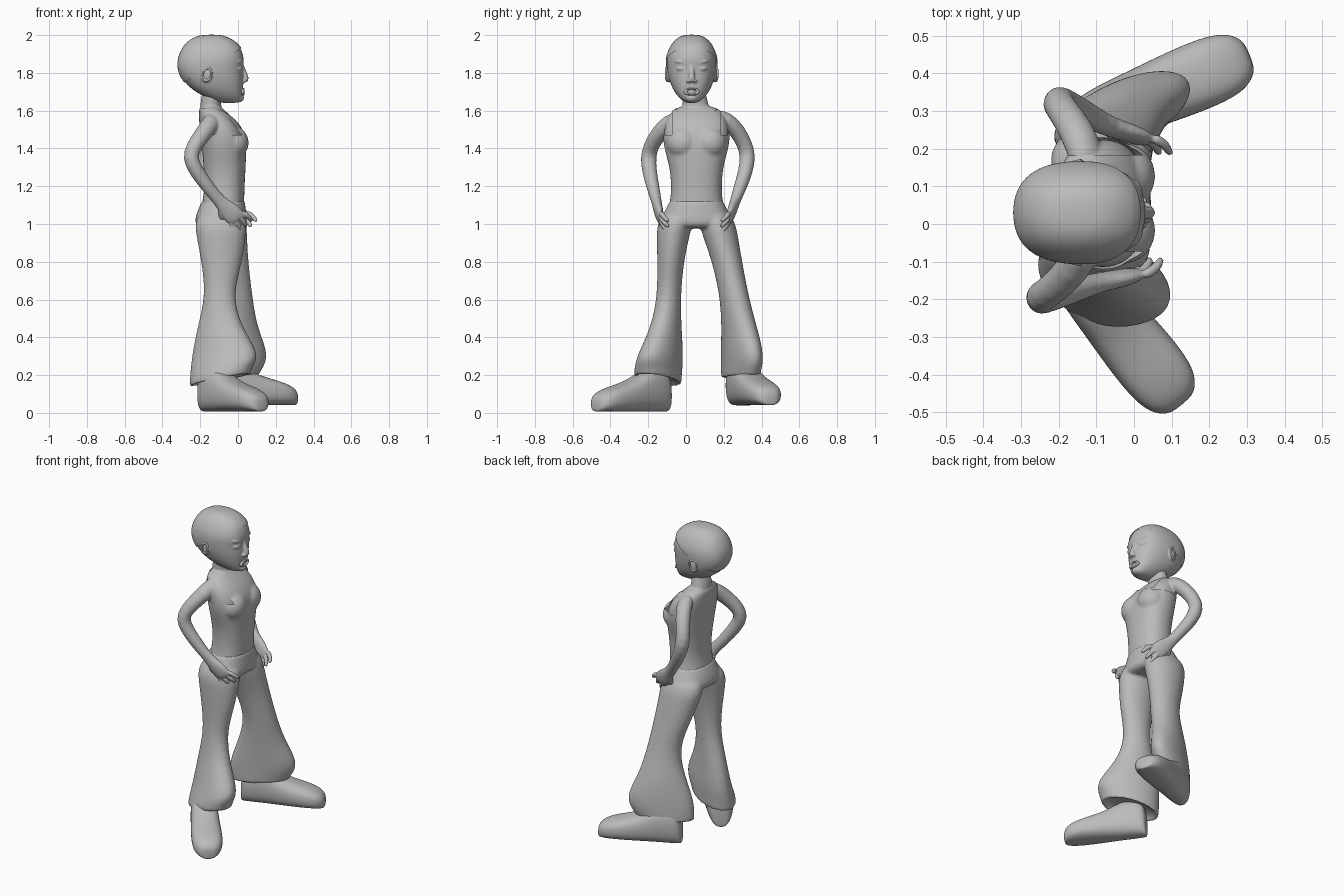
import bpy, bmesh, math
from mathutils import Vector as V

if "Cube" in bpy.data.objects:
    bpy.data.objects.remove(bpy.data.objects["Cube"])

grey = bpy.data.materials.new("plain_grey")
grey.diffuse_color = (0.5, 0.5, 0.5, 1)
grey.use_nodes = True
grey.node_tree.nodes["Principled BSDF"].inputs["Base Color"].default_value = grey.diffuse_color
N = 16
FIT = 3 / (2 + math.cos(2 * math.pi / N))   # makes up for subdivision shrinkage


def select(objs):
    bpy.ops.object.select_all(action='DESELECT')
    for o in objs:
        o.select_set(True)
    bpy.context.view_layer.objects.active = objs[0]


def apply(o):
    select([o])
    for m in list(o.modifiers):
        bpy.ops.object.modifier_apply(modifier=m.name)


def finish(o, angle=50):
    select([o])
    bpy.ops.object.shade_smooth_by_angle(angle=math.radians(angle))
    o.data.materials.clear()
    o.data.materials.append(grey)
    return o


def skin(name, rings, levels=2):
    """Closed smooth surface through rings of points."""
    bm = bmesh.new()
    rows = [[bm.verts.new(p) for p in r] for r in rings]
    for a, b in zip(rows, rows[1:]):
        for i in range(N):
            j = (i + 1) % N
            bm.faces.new((a[i], a[j], b[j], b[i]))
    bm.faces.new(rows[0][::-1])
    bm.faces.new(rows[-1])
    bmesh.ops.recalc_face_normals(bm, faces=bm.faces)
    me = bpy.data.meshes.new(name)
    bm.to_mesh(me)
    bm.free()
    o = bpy.data.objects.new(name, me)
    bpy.context.collection.objects.link(o)
    o.modifiers.new("smooth", 'SUBSURF').levels = levels
    apply(o)
    return finish(o)


def oval(c, u, v, a, b, power=2):
    pts = []
    for i in range(N):
        t = 2 * math.pi * i / N
        cs, sn = math.cos(t), math.sin(t)
        e = 2 / power
        pts.append(V(c) + V(u) * (a * FIT * math.copysign(abs(cs) ** e, cs))
                   + V(v) * (b * FIT * math.copysign(abs(sn) ** e, sn)))
    return pts


def stack(name, rows, cy, grow=0, power=2.3):
    """Rows of height, back x, front x, half width."""
    return skin(name, [oval(((x0 + x1) / 2, cy, z), (1, 0, 0), (0, 1, 0),
                            (x1 - x0) / 2 + grow, w + grow, power) for z, x0, x1, w in rows])


def tube(name, pts, ref=(0, 1, 0)):
    """Points of x, y, z, radius along ref, radius across."""
    P = [V(p[:3]) for p in pts]
    rings = []
    for i, p in enumerate(pts):
        t = (P[min(i + 1, len(P) - 1)] - P[max(i - 1, 0)]).normalized()
        u = (V(ref) - t * t.dot(V(ref))).normalized()
        rings.append(oval(P[i], u, t.cross(u), p[3], p[4]))
    return skin(name, rings, 1)


def ball(name, loc, size, rot=(0, 0, 0)):
    bpy.ops.mesh.primitive_uv_sphere_add(segments=20, ring_count=12, location=loc, rotation=rot)
    o = bpy.context.object
    o.name = name
    o.scale = size
    bpy.ops.object.transform_apply(location=True, rotation=True, scale=True)
    return finish(o)


def fuse(name, objs, voxel, rounds):
    select(objs)
    bpy.ops.object.join()
    o = objs[0]
    o.name = name
    r = o.modifiers.new("fuse", 'REMESH')
    r.mode, r.voxel_size = 'VOXEL', voxel
    s = o.modifiers.new("relax", 'SMOOTH')
    s.factor, s.iterations = 0.5, rounds
    apply(o)
    return finish(o, 60)


def cut(bm, co, no, clear=False):
    bmesh.ops.bisect_plane(bm, geom=bm.verts[:] + bm.edges[:] + bm.faces[:],
                           plane_co=co, plane_no=no, clear_inner=clear)


# Head with nose, brows, lids and ears
HY = 0.03
head_rows = [(2.003, -.18, -.10, .03), (1.987, -.235, -.05, .07), (1.95, -.28, .005, .104),
             (1.90, -.305, .025, .126), (1.865, -.314, .032, .131), (1.825, -.315, .024, .13),
             (1.775, -.30, .029, .122), (1.72, -.255, .026, .103), (1.68, -.19, .024, .077),
             (1.652, -.13, .018, .048), (1.64, -.09, .0, .022)]
parts = [stack("head", head_rows, HY, power=2.4),
         tube("nose", [(.016, HY, 1.85, .012, .012), (.027, HY, 1.81, .013, .014),
                       (.046, HY, 1.768, .018, .017), (.035, HY, 1.75, .014, .012)]),
         ball("chin", (.002, HY, 1.668), (.03, .034, .024))]
for s in (-1, 1):
    parts += [ball("nostril", (.032, HY + s * .017, 1.758), (.015, .012, .010)),
              ball("eyelid", (.006, HY + s * .054, 1.822), (.018, .03, .012), (0, 0, s * .25)),
              ball("brow", (.007, HY + s * .055, 1.858), (.017, .036, .008), (s * .12, 0, s * .25)),
              ball("ear", (-.165, HY + s * .122, 1.79), (.03, .013, .042), (0, .2, s * .25))]
fuse("head", parts, 0.005, 3)
for s in (-1, 1):
    bpy.ops.mesh.primitive_torus_add(major_radius=.026, minor_radius=.006, major_segments=20, minor_segments=8,
                                     location=(-.163, HY + s * .131, 1.793),
                                     rotation=(math.pi / 2, .2, s * .25))
    rim = bpy.context.object
    rim.name = "ear_rim"
    rim.scale = (.85, 1.3, 1)
    finish(rim)
bpy.ops.mesh.primitive_torus_add(major_radius=.026, minor_radius=.008, major_segments=24, minor_segments=8,
                                 location=(.024, HY, 1.70), rotation=(0, math.pi / 2, 0))
lips = bpy.context.object
lips.name = "lips"
lips.scale = (.62, 1.25, 1.2)
finish(lips)

# Hair cap trimmed along the hairline
hair = stack("hair", head_rows, HY, grow=.006, power=2.4)
bm = bmesh.new()
bm.from_mesh(hair.data)
cut(bm, (-.15, HY, 1.83), V((-.6, 0, 1)).normalized(), True)
bm.to_mesh(hair.data)
bm.free()

# Torso, neck, arms and hands
TY = 0.055
torso_rows = [(1.06, -.195, .025, .15), (1.12, -.18, .025, .13), (1.2, -.168, .027, .125),
              (1.3, -.175, .033, .133), (1.38, -.18, .036, .157), (1.45, -.187, .036, .17),
              (1.52, -.197, .01, .168), (1.57, -.20, -.035, .152), (1.605, -.2, -.075, .118),
              (1.63, -.19, -.1, .07)]
body = [stack("body", torso_rows, TY),
        tube("neck", [(-.14, TY, 1.55, .085, .065), (-.145, .052, 1.61, .072, .056),
                      (-.143, .045, 1.66, .064, .053), (-.13, .035, 1.74, .06, .05)])]
arm_r = [(-.12, -.03, 1.55, .04, .05), (-.14, -.09, 1.54, .045, .05), (-.19, -.152, 1.47, .043, .043),
         (-.235, -.187, 1.41, .04, .041), (-.256, -.201, 1.35, .042, .042), (-.222, -.194, 1.28, .038, .039),
         (-.155, -.174, 1.19, .034, .034), (-.092, -.155, 1.115, .026, .031),
         (-.05, -.147, 1.075, .025, .05), (-.012, -.137, 1.035, .021, .054), (.0, -.13, 1.015, .014, .042)]
arm_l = [(-.12, .14, 1.565, .04, .05), (-.135, .215, 1.555, .045, .05), (-.17, .275, 1.49, .043, .043),
         (-.197, .312, 1.42, .04, .041), (-.205, .328, 1.36, .042, .042), (-.175, .317, 1.28, .038, .039),
         (-.118, .285, 1.19, .034, .034), (-.065, .258, 1.115, .026, .031),
         (-.025, .246, 1.075, .025, .05), (.012, .23, 1.035, .021, .054), (.022, .22, 1.015, .014, .042)]
for arm, s in ((arm_r, 1), (arm_l, -1)):
    body.append(tube("arm", arm))
    k = V(arm[-2][:3])
    for i in range(4):   # fingers fan out over the hip
        f = i - 1.5
        a = k + V((f * .022, 0, f * .02))
        tip = a + V((.042 + f * .008, s * .05, -.07 + f * .01))
        mid = (a + tip) / 2 + V((.012, -s * .009, 0))
        body.append(tube("finger", [(*a, .015, .015), (*mid, .0135, .0135), (*tip, .010, .010)]))
    t = V(arm[-4][:3])
    body.append(tube("thumb", [(*t, .015, .015), (*(t + V((-.005, s * .01, -.055))), .013, .013),
                               (*(t + V((.01, s * .03, -.1))), .010, .010)]))
fuse("body", body, 0.006, 2)

# Sleeveless top with V neckline and armholes
bust = [ball("bust", (-.026, TY + s * .072, 1.43), (.083, .088, .088)) for s in (-1, 1)]
top = fuse("tank_top", [stack("tank_top", torso_rows, TY, grow=.007)] + bust, 0.007, 12)
bm = bmesh.new()
bm.from_mesh(top.data)
for s in (-1, 1):
    cut(bm, (0, TY, 1.52), V((0, s * -.8, 1)).normalized())
    cut(bm, (0, TY + s * .128, 1.5), (0, 1, 0))
cut(bm, (-.15, 0, 0), (1, 0, 0))
cut(bm, (0, 0, 1.47), (0, 0, 1))
cut(bm, (0, 0, 1.615), (0, 0, 1))
dead = []
for f in bm.faces:
    c = f.calc_center_median()
    dy = abs(c.y - TY)
    if (c.z > 1.52 + .8 * dy and c.x > -.15) or (c.z > 1.47 and dy > .128) or c.z > 1.615:
        dead.append(f)
bmesh.ops.delete(bm, geom=dead, context='FACES')
bm.to_mesh(top.data)
bm.free()

# Flared trousers: hips plus two legs of height, centre x, centre y, length, width, turn, hem slope
hips = stack("trousers", [(1.13, -.185, .034, .135), (1.115, -.193, .036, .143), (1.06, -.218, .042, .17),
                          (1.01, -.23, .047, .2), (.985, -.21, .035, .165), (.975, -.16, .0, .09)], TY)
leg_r = [(1.08, -.09, -.03, .11, .08, 0, 0), (1.0, -.092, -.058, .136, .092, 0, 0),
         (.95, -.09, -.067, .132, .088, 0, 0), (.8, -.085, -.082, .108, .069, 0, 0),
         (.62, -.10, -.09, .071, .062, -10, 0), (.45, -.098, -.105, .122, .075, -20, 0),
         (.3, -.064, -.136, .195, .10, -25, .05), (.21, -.09, -.149, .174, .112, -25, .2),
         (.172, -.095, -.149, .170, .112, -25, .2), (.17, -.095, -.149, .155, .10, -25, .2),
         (.21, -.095, -.147, .13, .08, -25, .2)]
leg_l = [(1.08, -.09, .14, .11, .08, 0, 0), (1.0, -.09, .168, .135, .094, 0, 0),
         (.95, -.085, .178, .132, .094, 0, 0), (.8, -.06, .218, .114, .079, 5, 0),
         (.62, -.015, .255, .092, .075, 15, 0), (.45, -.027, .283, .135, .084, 25, 0),
         (.3, -.02, .299, .206, .085, 25, 0), (.21, -.048, .291, .178, .08, 25, .05),
         (.192, -.05, .29, .175, .079, 25, .05), (.19, -.05, .29, .16, .067, 25, .05),
         (.22, -.05, .29, .13, .05, 25, .05)]
legs = []
for leg in (leg_r, leg_l):
    rings = []
    for z, x, y, a, b, turn, slope in leg:
        t = math.radians(turn)
        rings.append(oval((x, y, z), (math.cos(t), math.sin(t), slope), (-math.sin(t), math.cos(t), 0), a, b))
    legs.append(skin("leg", rings))
fuse("trousers", [hips] + legs, 0.008, 4)

# Shoes: distance along foot, half width, height
shoe_rows = [(-.078, .032, .10), (-.068, .056, .19), (-.03, .072, .23), (.04, .079, .235), (.10, .082, .215),
             (.17, .086, .175), (.25, .09, .148), (.33, .09, .128), (.39, .08, .107), (.425, .056, .085),
             (.438, .03, .06)]
for name, x, y, z, turn, size in (("right_shoe", -.135, -.157, 0, -51, .95),
                                  ("left_shoe", -.085, .287, .033, 22.5, .97)):
    t = math.radians(turn)
    d, w = V((math.cos(t), math.sin(t), 0)), V((-math.sin(t), math.cos(t), 0))
    skin(name, [oval(V((x, y, z + .008 + h / 2)) + d * s * size, w, (0, 0, 1), hw, h / 2, 2.6)
                for s, hw, h in shoe_rows])
